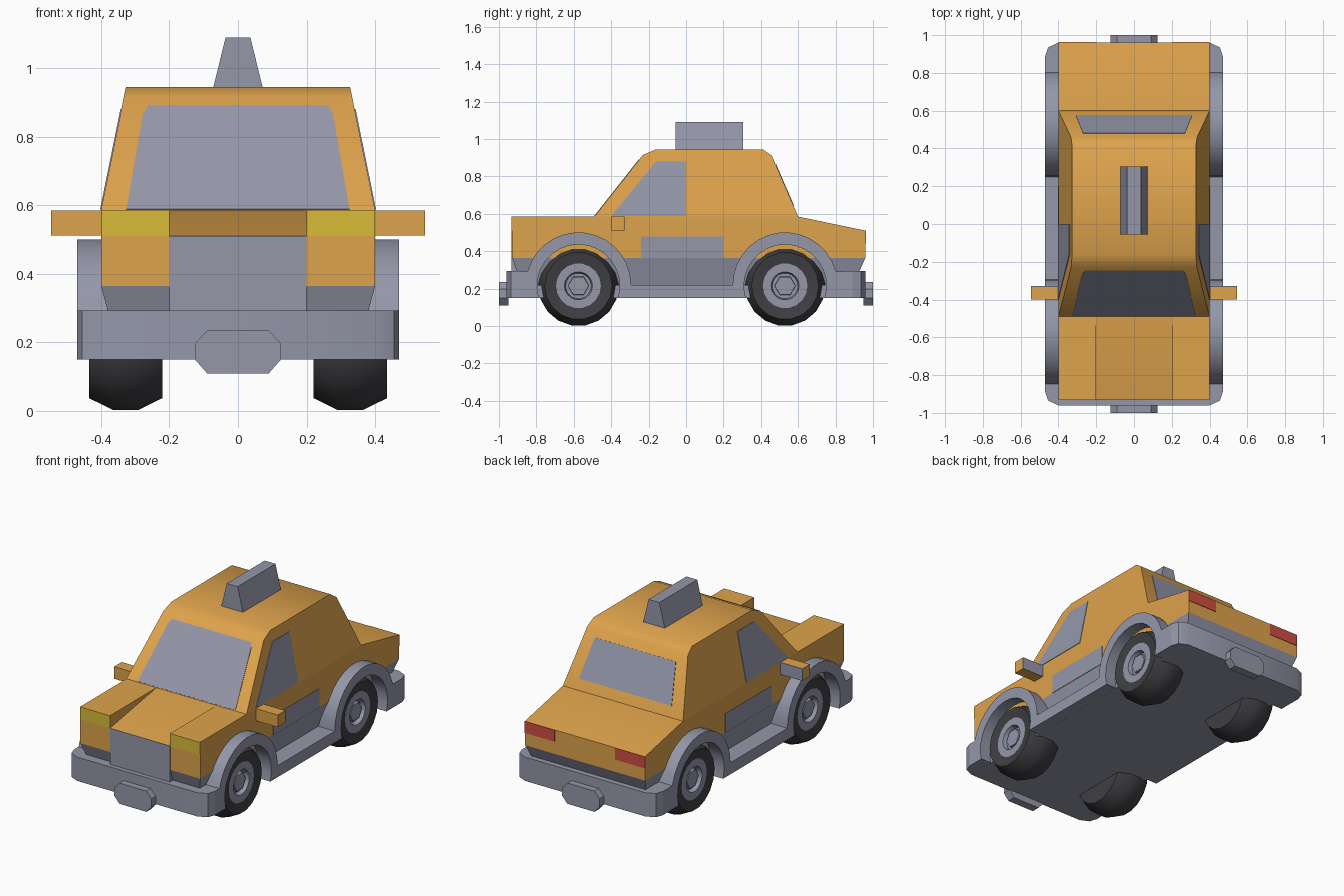
import bpy, bmesh
from math import sin, cos, pi, radians
from mathutils import Vector
from mathutils.geometry import normal

cube = bpy.data.objects.get("Cube")
if cube:
    bpy.data.objects.remove(cube)


def material(name, r, g, b):
    m = bpy.data.materials.new(name)
    m.use_nodes = True
    m.diffuse_color = (r, g, b, 1)
    m.node_tree.nodes["Principled BSDF"].inputs["Base Color"].default_value = (r, g, b, 1)
    return m


ORANGE = material("orange paint", 0.73, 0.366, 0.072)
GREY = material("blue grey", 0.297, 0.31, 0.397)
BLACK = material("tyre black", 0.05, 0.048, 0.055)
YELLOW = material("lamp yellow", 0.68, 0.5, 0.04)
RED = material("lamp red", 0.62, 0.075, 0.055)


def loft(name, rings, mat):
    """Bridge matching rings of points and cap both ends."""
    bm = bmesh.new()
    loops = [[bm.verts.new(p) for p in ring] for ring in rings]
    n = len(loops[0])
    for a, b in zip(loops, loops[1:]):
        for i in range(n):
            j = (i + 1) % n
            bm.faces.new((a[i], a[j], b[j], b[i]))
    bm.faces.new(loops[0])
    bm.faces.new(loops[-1])
    bmesh.ops.recalc_face_normals(bm, faces=bm.faces)
    me = bpy.data.meshes.new(name)
    bm.to_mesh(me)
    bm.free()
    me.materials.append(mat)
    me.polygons.foreach_set("use_smooth", [True] * len(me.polygons))
    me.set_sharp_from_angle(angle=radians(40))
    ob = bpy.data.objects.new(name, me)
    bpy.context.collection.objects.link(ob)
    return ob


def prism_x(name, outline, x0, x1, mat):
    return loft(name, [[(x, y, z) for y, z in outline] for x in (x0, x1)], mat)


def prism_y(name, outline, y0, y1, mat):
    return loft(name, [[(x, y, z) for x, z in outline] for y in (y0, y1)], mat)


def box(name, x0, x1, y0, y1, z0, z1, mat):
    return prism_x(name, [(y0, z0), (y1, z0), (y1, z1), (y0, z1)], x0, x1, mat)


def plate(name, points, mat):
    """Thin panel lying on the surface, facing away from the car's middle."""
    pts = [Vector(p) for p in points]
    n = normal(pts[:3])
    if n.dot(sum(pts, Vector()) / len(pts) - Vector((0, 0, 0.5))) < 0:
        n = -n
    return loft(name, [[p - n * 0.003 for p in pts], [p + n * 0.003 for p in pts]], mat)


def lathe_x(name, profile, centre, side, segs, mat):
    """Turn (x, radius) pairs about the wheel axle."""
    cy, cz = centre
    rings = [[(side * x, cy + r * cos(2 * pi * i / segs), cz + r * sin(2 * pi * i / segs))
              for i in range(segs)] for x, r in profile]
    return loft(name, rings, mat)


def arc(cy, cz, r, a0, a1, steps):
    return [(cy + r * cos(radians(a0 + (a1 - a0) * i / steps)),
             cz + r * sin(radians(a0 + (a1 - a0) * i / steps))) for i in range(steps + 1)]


HALF, WAIST, SKIRT = 0.40, 0.585, 0.365
FRONT, REAR = -0.93, 0.96
WHEELS = {"front": -0.575, "rear": 0.53}


def cabin_x(z):
    return HALF - (z - WAIST) * 0.203


def screen_y(z):
    return -0.49 + (z - WAIST) * 0.788


def back_y(z):
    return 0.60 - (z - WAIST) * 0.431


# Painted lower body with a dipping bonnet
prism_x("lower_body", [(FRONT, SKIRT), (FRONT, 0.51), (-0.49, WAIST), (0.60, WAIST),
                       (REAR, 0.51), (REAR, SKIRT)], -HALF, HALF, ORANGE)

# Cabin leaning inward toward the roof
cabin = [(-0.49, WAIST), (-0.23, 0.915), (-0.16, 0.945), (0.41, 0.945), (0.46, 0.91), (0.60, WAIST)]
loft("cabin", [[(s * cabin_x(z), y, z) for y, z in cabin] for s in (-1, 1)], ORANGE)

# Tapered grey skirt under the paint
loft("underbody", [
    [(-x, y0, z), (x, y0, z), (x, y1, z), (-x, y1, z)]
    for x, y0, y1, z in ((HALF, FRONT, REAR, SKIRT), (0.355, -0.87, 0.885, 0.20))], GREY)
box("grille", -0.2, 0.2, FRONT - 0.003, -0.86, 0.28, 0.51, GREY)

# Floor, bumpers and number plates
box("floor", -HALF, HALF, -0.89, 0.89, 0.15, 0.22, GREY)
corner = [(0.47, 0.89), (0.455, 0.935), (0.40, 0.96)]
bumper = corner + [(-x, y) for x, y in reversed(corner)]
tag = [(0.125, 0.15), (0.125, 0.197), (0.09, 0.235), (-0.09, 0.235),
       (-0.125, 0.197), (-0.125, 0.15), (-0.09, 0.11), (0.09, 0.11)]
for end, s in (("front", -1), ("rear", 1)):
    loft(end + "_bumper", [[(x, s * y, z) for x, y in bumper] for z in (0.15, 0.293)], GREY)
    prism_y(end + "_number_plate", tag, s * 0.95, s * 1.0, GREY)

# Windscreen and rear window
screen = [(0.325, 0.588), (0.277, 0.865), (0.262, 0.89)]
plate("windscreen", [(x, screen_y(z), z) for x, z in screen]
      + [(-x, screen_y(z), z) for x, z in reversed(screen)], GREY)
rear_glass = [(0.308, 0.643), (0.27, 0.864), (-0.27, 0.864), (-0.308, 0.643)]
plate("rear_window", [(x, back_y(z), z) for x, z in rear_glass], GREY)

# Roof sign
prism_y("roof_sign", [(-0.073, 0.94), (0.073, 0.94), (0.036, 1.09), (-0.036, 1.09)],
        -0.055, 0.305, GREY)

# Side profile of the sill with both wheel arches
sill = [(-0.89, 0.15), (-0.89, 0.293)]
for cy, a0, a1 in ((WHEELS["front"], 165, 0), (WHEELS["rear"], 180, 15)):
    sill += arc(cy, 0.22, 0.281, a0, a1, 14)
sill += [(0.89, 0.293), (0.89, 0.15)]
for cy in (WHEELS["rear"], WHEELS["front"]):
    sill += arc(cy, 0.215, 0.221, -17, 197, 16)

side_glass = [(-0.40, 0.588), (0.0, 0.588), (0.0, 0.88), (-0.16, 0.88)]
door_panel = [(-0.24, SKIRT), (0.20, SKIRT), (0.20, 0.478), (-0.24, 0.478)]

for side, s in (("left", 1), ("right", -1)):
    prism_x(side + "_fenders_and_sill", sill, s * 0.34, s * 0.47, GREY)
    prism_x(side + "_bonnet_ridge", [(FRONT, 0.51), (FRONT, WAIST), (-0.49, WAIST)],
            s * 0.2, s * HALF, ORANGE)
    plate(side + "_side_window", [(s * cabin_x(z), y, z) for y, z in side_glass], GREY)
    plate(side + "_door_panel", [(s * HALF, y, z) for y, z in door_panel], GREY)
    # Lamps
    for name, y, z0, z1, mat in (("headlight", FRONT, 0.51, WAIST, YELLOW),
                                 ("taillight", REAR, 0.44, 0.51, RED)):
        plate(side + "_" + name, [(s * x, y, z) for x, z in
              ((0.2, z0), (HALF, z0), (HALF, z1), (0.2, z1))], mat)
    # Door mirror with glass at the back
    box(side + "_mirror", s * 0.39, s * 0.545, -0.40, -0.333, 0.512, WAIST, ORANGE)
    box(side + "_mirror_glass", s * 0.40, s * 0.545, -0.333, -0.328, 0.512, WAIST, GREY)
    # Wheels
    for end, cy in WHEELS.items():
        c = (cy, 0.215)
        lathe_x(f"{end}_{side}_tyre", [(0.22, 0.12), (0.22, 0.18), (0.29, 0.215), (0.365, 0.215),
                (0.435, 0.18), (0.425, 0.12), (0.39, 0.118)], c, s, 18, BLACK)
        lathe_x(f"{end}_{side}_rim", [(0.36, 0.122), (0.425, 0.122), (0.425, 0.075),
                (0.395, 0.068)], c, s, 18, GREY)
        lathe_x(f"{end}_{side}_hub_nut", [(0.38, 0.058), (0.415, 0.055)], c, s, 6, GREY)
